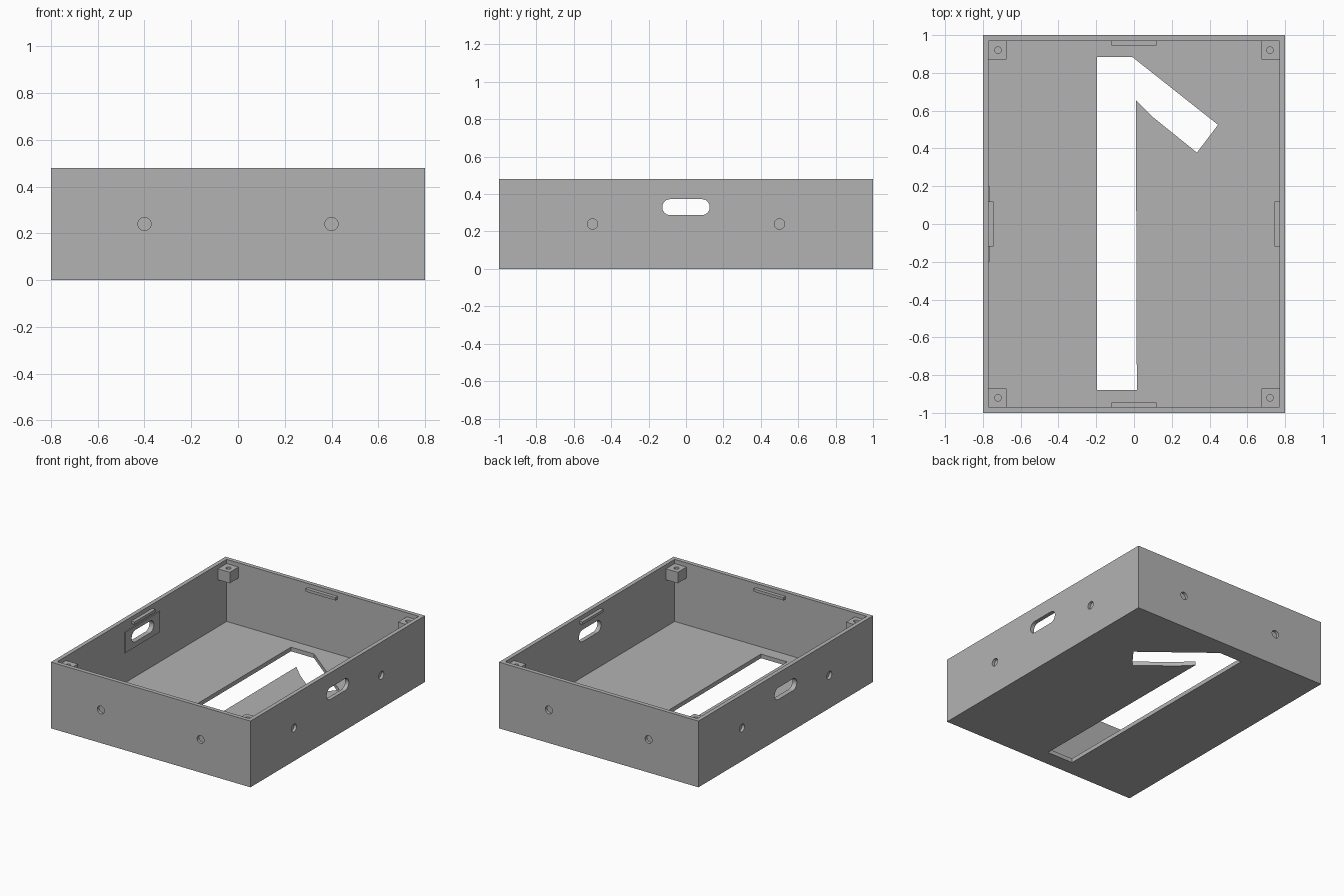
import bpy
import bmesh
from math import cos, sin, pi
from mathutils import Matrix, Vector

if "Cube" in bpy.data.objects:
    bpy.data.objects.remove(bpy.data.objects["Cube"])

HX, HY, H, T = 0.8, 1.0, 0.48, 0.03      # half width, half length, height, wall
IX, IY = HX - T, HY - T
SHELF = H - T                            # level where a lid would rest

grey = bpy.data.materials.new("plain grey")
grey.use_nodes = True
COLOUR = (0.45, 0.45, 0.45, 1)
grey.diffuse_color = COLOUR
grey.node_tree.nodes["Principled BSDF"].inputs["Base Color"].default_value = COLOUR

# Local profile plane (u, v) and extrusion direction for each axis
AXES = {
    "x": Matrix(((0, 0, 1), (1, 0, 0), (0, 1, 0))),
    "y": Matrix(((1, 0, 0), (0, 0, 1), (0, 1, 0))),
    "z": Matrix.Identity(3),
}


def prism(name, profile, start, end, axis="z"):
    """Extrude a closed profile along an axis from start to end."""
    bm = bmesh.new()
    m = AXES[axis]
    base = bm.faces.new([bm.verts.new(m @ Vector((u, v, start))) for u, v in profile])
    extruded = bmesh.ops.extrude_face_region(bm, geom=[base], use_keep_orig=True)
    moved = [g for g in extruded["geom"] if isinstance(g, bmesh.types.BMVert)]
    bmesh.ops.translate(bm, verts=moved, vec=m @ Vector((0, 0, end - start)))
    bmesh.ops.recalc_face_normals(bm, faces=bm.faces)
    mesh = bpy.data.meshes.new(name)
    bm.to_mesh(mesh)
    bm.free()
    obj = bpy.data.objects.new(name, mesh)
    bpy.context.collection.objects.link(obj)
    mesh.materials.append(grey)
    return obj


def rect(u0, u1, v0, v1):
    return [(u0, v0), (u1, v0), (u1, v1), (u0, v1)]


def circle(u, v, r, n=32):
    return [(u + r * cos(2 * pi * i / n), v + r * sin(2 * pi * i / n)) for i in range(n)]


def stadium(half, v, r, n=12):
    ends = []
    for side, turn in ((1, -pi / 2), (-1, pi / 2)):
        for i in range(n + 1):
            a = turn + pi * i / n
            ends.append((side * (half - r) + r * cos(a), v + r * sin(a)))
    return ends


def cut(target, cutters):
    """Subtract the cutters, bake the result and remove the cutters."""
    for c in cutters:
        c.hide_render = True
        mod = target.modifiers.new(c.name, "BOOLEAN")
        mod.operation, mod.solver, mod.object = "DIFFERENCE", "EXACT", c
    graph = bpy.context.evaluated_depsgraph_get()
    baked = bpy.data.meshes.new_from_object(target.evaluated_get(graph))
    target.modifiers.clear()
    target.data = baked
    for c in cutters:
        bpy.data.objects.remove(c)


# Open tray with a bent floor opening
tray = prism("tray", rect(-HX, HX, -HY, HY), 0, H)
opening = [(-0.195, -0.88), (0.015, -0.88), (0.01, 0.655), (0.095, 0.57),
           (0.333, 0.378), (0.445, 0.525), (-0.01, 0.885), (-0.195, 0.885)]
cutters = [
    prism("cavity", rect(-IX, IX, -IY, IY), T, H + 0.1),
    prism("floor_opening", opening, -0.1, 0.1),
]

# Handle slots in the side walls, blind round sockets in all four walls
for s in (-1, 1):
    cutters.append(prism("slot", stadium(0.127, 0.33, 0.043), s * 0.7, s * 0.9, "x"))
    for t in (-1, 1):
        cutters.append(prism("socket", circle(t * 0.4, 0.24, 0.028), s * (HY - 0.02), s * 1.1, "y"))
        cutters.append(prism("socket", circle(t * 0.5, 0.24, 0.028), s * (HX - 0.02), s * 0.9, "x"))
cut(tray, cutters)

# Thin plate around the slot on the inside of the right wall
plate = prism("slot_plate", rect(-0.2, 0.2, 0.25, 0.4), -IX, -IX + 0.006, "x")
cut(plate, [prism("slot", stadium(0.127, 0.33, 0.043), -0.9, -0.7, "x")])

# Corner posts with screw holes
for sx, side in ((1, "left"), (-1, "right")):
    for sy, end in ((-1, "front"), (1, "back")):
        post = prism(f"{end}_{side}_corner_post",
                     rect(*sorted((sx * (IX - 0.095), sx * IX)),
                          *sorted((sy * (IY - 0.1), sy * IY))), SHELF - 0.08, SHELF)
        hole = circle(sx * (IX - 0.05), sy * (IY - 0.05), 0.018, 24)
        cut(post, [prism("screw_hole", hole, SHELF - 0.06, SHELF + 0.1)])

# Lid support ledges in the middle of each wall
for s, side, end in ((1, "left", "back"), (-1, "right", "front")):
    prism(f"{side}_ledge", rect(*sorted((s * (IX - 0.025), s * IX)), -0.12, 0.12),
          SHELF - 0.02, SHELF)
    prism(f"{end}_ledge", rect(-0.12, 0.12, *sorted((s * (IY - 0.025), s * IY))),
          SHELF - 0.02, SHELF)
